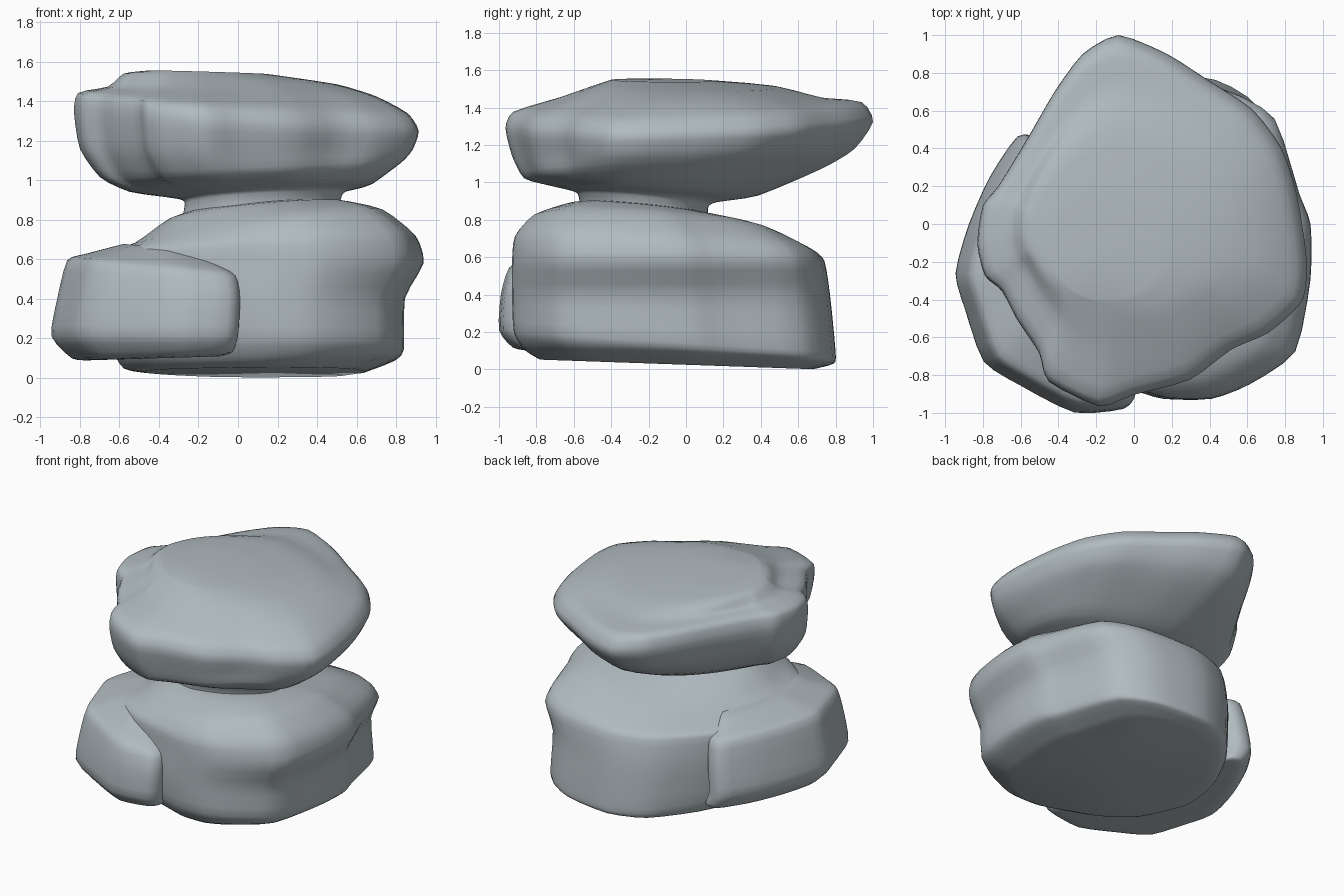
import bpy, bmesh
from math import atan2, cos, sin
from mathutils import Vector

if "Cube" in bpy.data.objects:
    bpy.data.objects.remove(bpy.data.objects["Cube"])

stone = bpy.data.materials.new("grey stone")
stone.diffuse_color = (0.44, 0.50, 0.525, 1)
stone.use_nodes = True
stone.node_tree.nodes["Principled BSDF"].inputs["Base Color"].default_value = stone.diffuse_color


def spline(a, b, c, d, t):
    """Smooth curve through b and c, with softened tangents."""
    m0, m1 = (c - a) * 0.33, (d - b) * 0.33
    t2, t3 = t * t, t * t * t
    return (b * (2*t3 - 3*t2 + 1) + m0 * (t3 - 2*t2 + t)
            + c * (3*t2 - 2*t3) + m1 * (t3 - t2))


def rock(name, outline, rings, steps=3):
    """Loft an outline through rings (x0, x1, y0, y1, z, tilt_x, tilt_y, roundness)."""
    p = [Vector(q) for q in outline]
    n = len(p)
    o = [spline(p[i - 1], p[i], p[(i + 1) % n], p[(i + 2) % n], k / steps)
         for i in range(n) for k in range(steps)]
    lx, hx = min(v.x for v in o), max(v.x for v in o)
    ly, hy = min(v.y for v in o), max(v.y for v in o)
    o = [((v.x - lx) / (hx - lx) - .5, (v.y - ly) / (hy - ly) - .5) for v in o]
    base = []
    for x0, x1, y0, y1, z, tx, ty, soft in rings:
        ring = []
        for u, v in o:
            a = atan2(v, u)
            u += (cos(a) / 2 - u) * soft
            v += (sin(a) / 2 - v) * soft
            x, y = x0 + (u + .5) * (x1 - x0), y0 + (v + .5) * (y1 - y0)
            ring.append(Vector((x, y, z + tx * x + ty * y)))
        base.append(ring)
    # smooth the rings upwards
    m = len(base)
    full = []
    for i in range(m - 1):
        a, d = base[max(i - 1, 0)], base[min(i + 2, m - 1)]
        for k in range(steps):
            full.append([spline(*q, k / steps)
                         for q in zip(a, base[i], base[i + 1], d)])
    full.append(base[-1])
    bm = bmesh.new()
    vs = [[bm.verts.new(c) for c in ring] for ring in full]
    c = len(o)
    for a, b in zip(vs, vs[1:]):
        for i in range(c):
            j = (i + 1) % c
            bm.faces.new((a[i], a[j], b[j], b[i]))
    for ring in (vs[0], vs[-1]):
        mid = bm.verts.new(sum((v.co for v in ring), Vector()) / c)
        for i in range(c):
            bm.faces.new((ring[i], ring[(i + 1) % c], mid))
    bmesh.ops.recalc_face_normals(bm, faces=bm.faces)
    me = bpy.data.meshes.new(name)
    bm.to_mesh(me)
    bm.free()
    me.materials.append(stone)
    ob = bpy.data.objects.new(name, me)
    bpy.context.collection.objects.link(ob)
    bpy.ops.object.select_all(action='DESELECT')
    ob.select_set(True)
    bpy.context.view_layer.objects.active = ob
    bpy.ops.object.shade_smooth_by_angle(angle=0.9)
    return ob


# Large lower boulder with a sloping shoulder
rock("lower_boulder",
     [(.1, .8), (.5, .76), (.75, .61), (.88, .2), (.94, .03), (.94, -.27),
      (.86, -.67), (.62, -.85), (.42, -.93), (.2, -.93), (.03, -.88),
      (-.3, -.75), (-.55, -.55), (-.69, -.2), (-.64, .12), (-.47, .42), (-.2, .7)],
     [(-.48, .64, -.78, .68, .025, 0, -.035, 0),
      (-.58, .79, -.86, .79, .06, .03, -.04, 0),
      (-.64, .84, -.92, .8, .14, 0, -.06, 0),
      (-.68, .845, -.93, .77, .4, 0, 0, 0),
      (-.7, .94, -.93, .74, .58, 0, 0, 0),
      (-.68, .9, -.915, .68, .655, .06, -.04, 0),
      (-.52, .74, -.82, .47, .735, .13, -.06, .1),
      (-.35, .56, -.62, .22, .81, .09, -.1, .4),
      (-.2, .45, -.45, .1, .84, .05, -.1, .8)])

# Slab leaning on the front left of the lower boulder
rock("side_slab",
     [(-.06, -.98), (0, -.9), (-.05, -.75), (-.3, -.4), (-.42, .2), (-.5, .45),
      (-.62, .47), (-.77, .25), (-.88, 0), (-.95, -.26), (-.9, -.45),
      (-.8, -.73), (-.6, -.86), (-.32, -1)],
     [(-.75, -.1, -.85, .4, .11, .03, 0, 0),
      (-.84, -.03, -.93, .46, .13, .04, 0, 0),
      (-.945, 0, -1, .475, .21, 0, 0, 0),
      (-.915, .01, -.99, .46, .4, 0, 0, 0),
      (-.865, -.01, -.95, .42, .515, -.09, 0, 0),
      (-.77, -.1, -.86, .34, .565, -.08, 0, 0),
      (-.58, -.24, -.68, .2, .63, -.08, 0, 0)])

# Upper boulder on a narrow neck, pointed at the back
rock("upper_boulder",
     [(-.08, 1), (.18, .9), (.4, .76), (.63, .61), (.79, .4), (.87, .15),
      (.92, -.18), (.9, -.4), (.72, -.57), (.52, -.66), (.3, -.82), (0, -.9),
      (-.18, -.96), (-.45, -.83), (-.5, -.68), (-.62, -.5), (-.7, -.35),
      (-.79, -.27), (-.83, -.1), (-.8, .1), (-.72, .2), (-.56, .46),
      (-.42, .7), (-.27, .9)],
     [(-.3, .5, -.56, .13, .74, .08, -.1, .8),
      (-.27, .53, -.58, .12, .87, .06, -.1, .8),
      (-.31, .57, -.62, .17, .905, .05, -.08, .7),
      (-.56, .69, -.74, .39, .95, .03, -.05, .4),
      (-.7, .83, -.87, .73, 1.055, .05, .03, .15),
      (-.8, .885, -.93, .9, 1.16, 0, .02, 0),
      (-.83, .915, -.965, 1, 1.3, -.05, .02, 0),
      (-.81, .86, -.92, .94, 1.395, -.06, .03, 0),
      (-.66, .7, -.68, .73, 1.45, -.035, 0, .3),
      (-.58, .5, -.49, .5, 1.51, -.05, -.01, .8),
      (-.45, .15, -.4, .15, 1.54, -.03, -.01, 1)])
